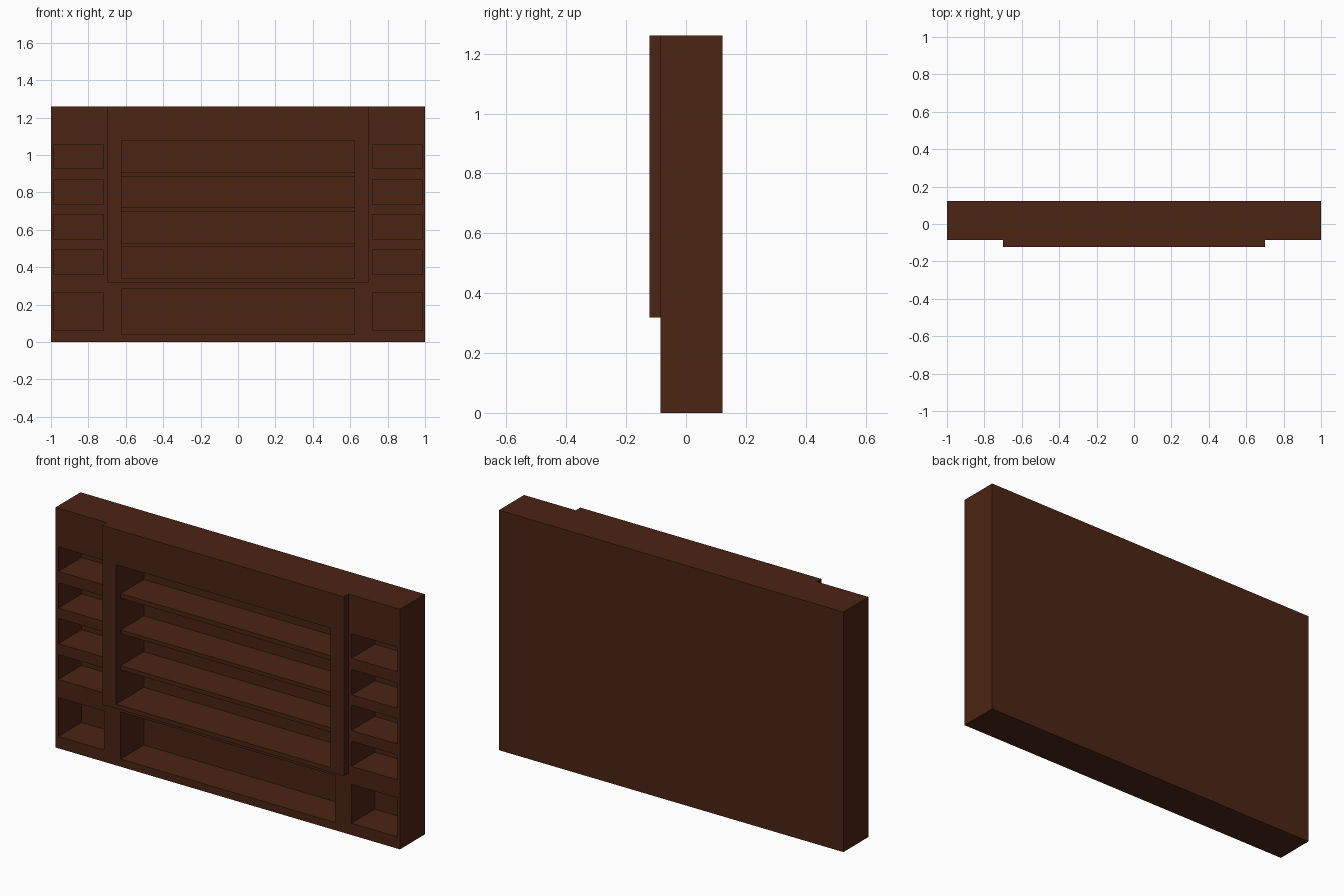
import bpy, bmesh
from mathutils import Matrix, Vector

if "Cube" in bpy.data.objects:
    bpy.data.objects.remove(bpy.data.objects["Cube"])

TOP = 1.26
FACE_Y, BACK_Y, FRAME_Y = -0.085, 0.1225, -0.1225   # cabinet face, rear, raised frame face
POCKET_Y = 0.108                                    # inner face of the back panel

wood = bpy.data.materials.new("dark_wood")
wood.diffuse_color = (0.07, 0.018, 0.007, 1)
wood.use_nodes = True
wood.node_tree.nodes["Principled BSDF"].inputs["Base Color"].default_value = wood.diffuse_color


def boxes(name, extents):
    """One object from a list of (x0, x1, y0, y1, z0, z1) boxes."""
    bm = bmesh.new()
    for x0, x1, y0, y1, z0, z1 in extents:
        m = (Matrix.Translation(((x0 + x1) / 2, (y0 + y1) / 2, (z0 + z1) / 2))
             @ Matrix.Diagonal((x1 - x0, y1 - y0, z1 - z0, 1)))
        bmesh.ops.create_cube(bm, size=1, matrix=m)
    mesh = bpy.data.meshes.new(name)
    bm.to_mesh(mesh)
    bm.free()
    ob = bpy.data.objects.new(name, mesh)
    ob.data.materials.append(wood)
    bpy.context.collection.objects.link(ob)
    return ob


def cut(ob, extents):
    """Carve box-shaped openings out of an object."""
    cutter = boxes("cutter", extents)
    cutter.hide_render = True
    mod = ob.modifiers.new("openings", 'BOOLEAN')
    mod.operation, mod.solver, mod.object = 'DIFFERENCE', 'EXACT', cutter
    bpy.context.view_layer.objects.active = ob
    bpy.ops.object.modifier_apply(modifier=mod.name)
    bpy.data.objects.remove(cutter)


# Opening heights, bottom to top
centre_rows = [(0.04, 0.287), (0.343, 0.508), (0.53, 0.698), (0.718, 0.885), (0.909, 1.075)]
side_rows = [(0.062, 0.266), (0.361, 0.492), (0.549, 0.682), (0.736, 0.869), (0.928, 1.057)]

# Main cabinet with wide centre shelves and mirrored side cubbies
cabinet = boxes("shelf_cabinet", [(-1, 1, FACE_Y, BACK_Y, 0, TOP)])
openings = [(-0.622, 0.622, -0.2, POCKET_Y, a, b) for a, b in centre_rows]
for x0, x1 in ((-0.984, -0.719), (0.719, 0.984)):
    openings += [(x0, x1, -0.2, POCKET_Y, a, b) for a, b in side_rows]
cut(cabinet, openings)

# Raised frame around the four upper centre shelves
frame = boxes("raised_frame", [(-0.70, 0.70, FRAME_Y, FACE_Y, 0.319, TOP)])
cut(frame, [(-0.622, 0.622, -0.2, 0, 0.343, 1.075)])
